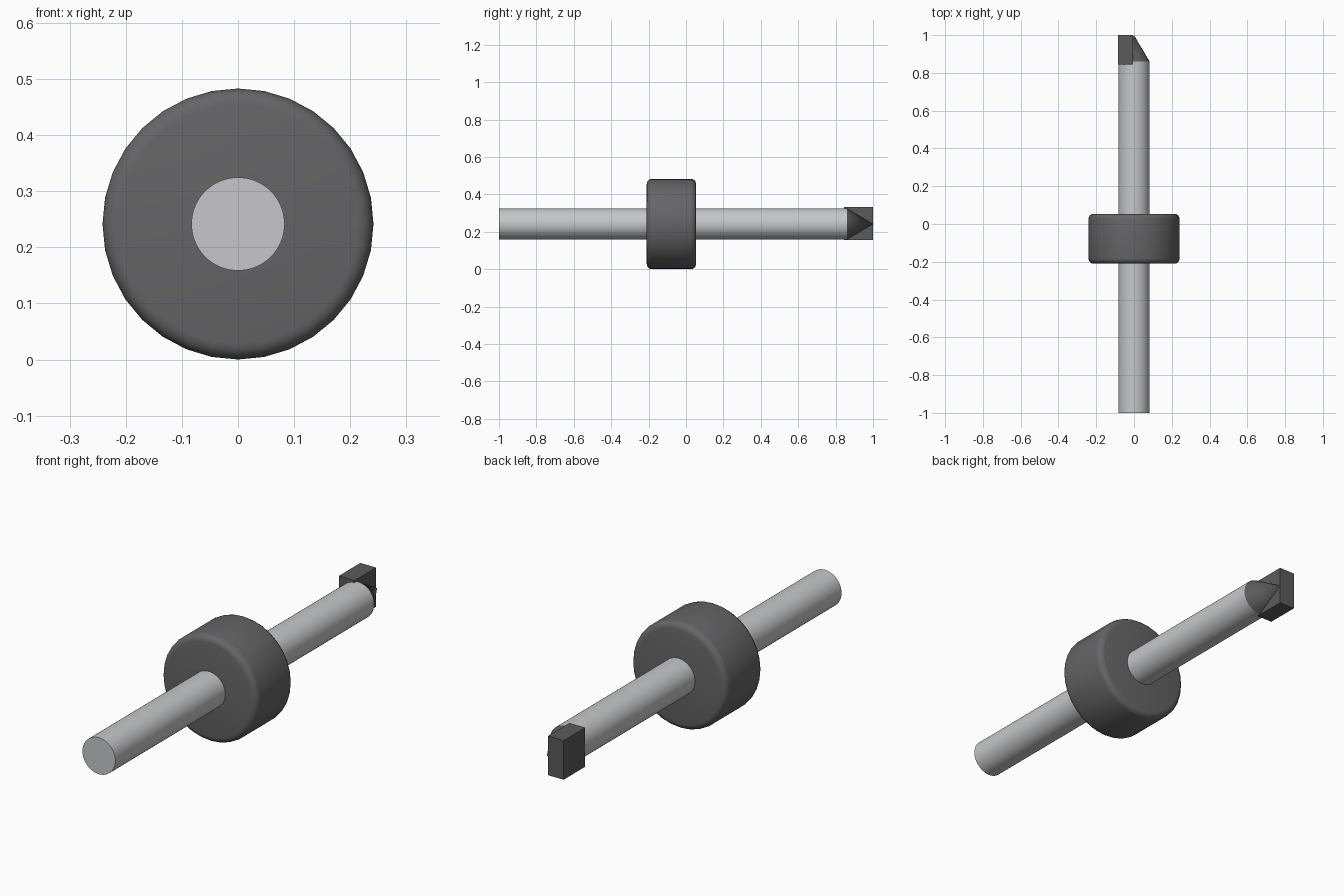
import bpy
import math

if "Cube" in bpy.data.objects:
    bpy.data.objects.remove(bpy.data.objects["Cube"], do_unlink=True)

AXIS_Z = 0.2415
SHAFT_R = 0.083
SHAFT_END = 0.86


def make_material(name, color):
    mat = bpy.data.materials.new(name)
    mat.use_nodes = True
    mat.diffuse_color = color
    bsdf = next(n for n in mat.node_tree.nodes if n.type == 'BSDF_PRINCIPLED')
    bsdf.inputs["Base Color"].default_value = color
    return mat


steel = make_material("light steel", (0.57, 0.575, 0.585, 1))
rubber = make_material("dark grey", (0.13, 0.13, 0.135, 1))
carbide = make_material("tip grey", (0.105, 0.105, 0.108, 1))


def finish(name, mat, bevel=0, segments=1):
    obj = bpy.context.object
    obj.name = name
    obj.data.materials.append(mat)
    bpy.ops.object.transform_apply(location=False, rotation=True, scale=True)
    if bevel:
        mod = obj.modifiers.new("rounded rim", 'BEVEL')
        mod.width = bevel
        mod.segments = segments
        mod.limit_method = 'ANGLE'
        mod.angle_limit = math.radians(50)
        bpy.ops.object.modifier_apply(modifier=mod.name)
    bpy.ops.object.shade_smooth_by_angle(angle=math.radians(40))
    return obj


def rod(name, mat, y0, y1, r0, r1, sides, **kw):
    # Round part lying along y, from y0 (radius r0) to y1 (radius r1)
    bpy.ops.mesh.primitive_cone_add(
        vertices=sides, radius1=r0, radius2=r1, depth=y1 - y0,
        location=(0, (y0 + y1) / 2, AXIS_Z), rotation=(-math.pi / 2, 0, 0))
    return finish(name, mat, **kw)


# Shaft, stop collar and conical point
rod("shaft", steel, -1, SHAFT_END, SHAFT_R, SHAFT_R, 64)
rod("collar", rubber, -0.21, 0.054, AXIS_Z, AXIS_Z, 32, bevel=0.028, segments=4)
rod("tip_cone", carbide, SHAFT_END, 1, SHAFT_R, 0, 64)

# Cutting blade set into one side of the point
bpy.ops.mesh.primitive_cube_add(size=1, location=(-0.0445, 0.9225, AXIS_Z + 0.003))
bpy.context.object.scale = (0.079, 0.155, 0.178)
finish("cutting_blade", carbide)
